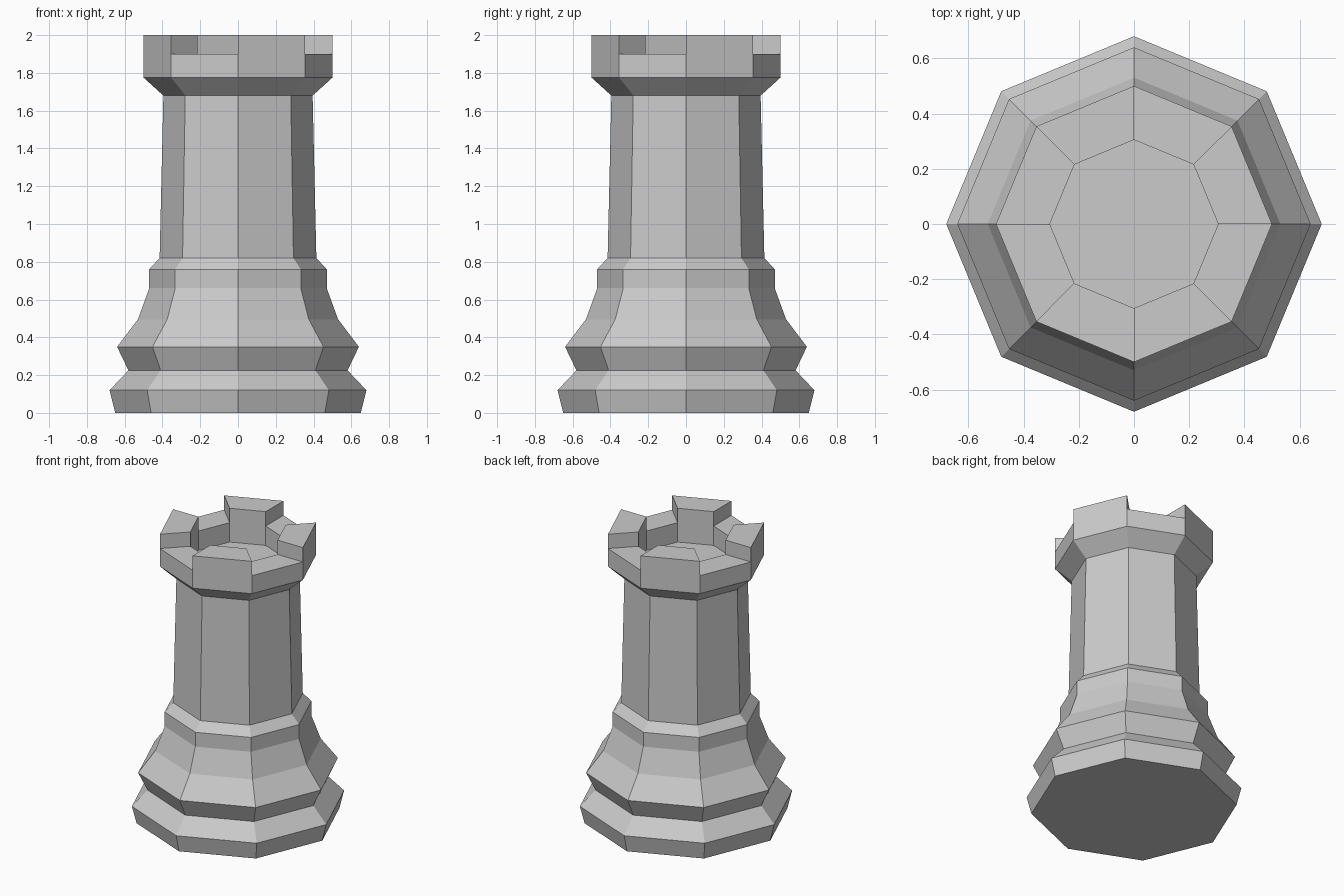
import bpy, bmesh
from math import cos, sin, pi

if "Cube" in bpy.data.objects:
    bpy.data.objects.remove(bpy.data.objects["Cube"])

SIDES = 8

# Outline (radius, height): foot, waist, shaft, collar, battlement ledge, sunken floor
profile = [(0.65, 0), (0.68, 0.12), (0.58, 0.225), (0.64, 0.35), (0.53, 0.495),
           (0.47, 0.66), (0.47, 0.76), (0.415, 0.82), (0.395, 1.68),
           (0.50, 1.775), (0.50, 1.90), (0.305, 1.90), (0.305, 1.765)]
LEDGE = 10  # profile segment forming the ledge

bm = bmesh.new()
rings = [[bm.verts.new((r * cos(2 * pi * i / SIDES), r * sin(2 * pi * i / SIDES), z))
          for i in range(SIDES)] for r, z in profile]

# Octagonal tower body
ledge_faces = []
for k in range(len(rings) - 1):
    low, high = rings[k], rings[k + 1]
    for i in range(SIDES):
        j = (i + 1) % SIDES
        face = bm.faces.new((low[i], low[j], high[j], high[i]))
        if k == LEDGE:
            ledge_faces.append(face)

# Underside and sunken floor
bm.faces.new(rings[0][::-1])
bm.faces.new(rings[-1])

# Raised battlements on every second side
blocks = ledge_faces[::2]
raised = bmesh.ops.extrude_discrete_faces(bm, faces=blocks)["faces"]
bmesh.ops.translate(bm, verts=list({v for f in raised for v in f.verts}), vec=(0, 0, 0.1))
bmesh.ops.remove_doubles(bm, verts=bm.verts[:], dist=0.0001)
bmesh.ops.recalc_face_normals(bm, faces=bm.faces[:])

mesh = bpy.data.meshes.new("tower_piece")
bm.to_mesh(mesh)
bm.free()
bpy.context.collection.objects.link(bpy.data.objects.new("tower_piece", mesh))
